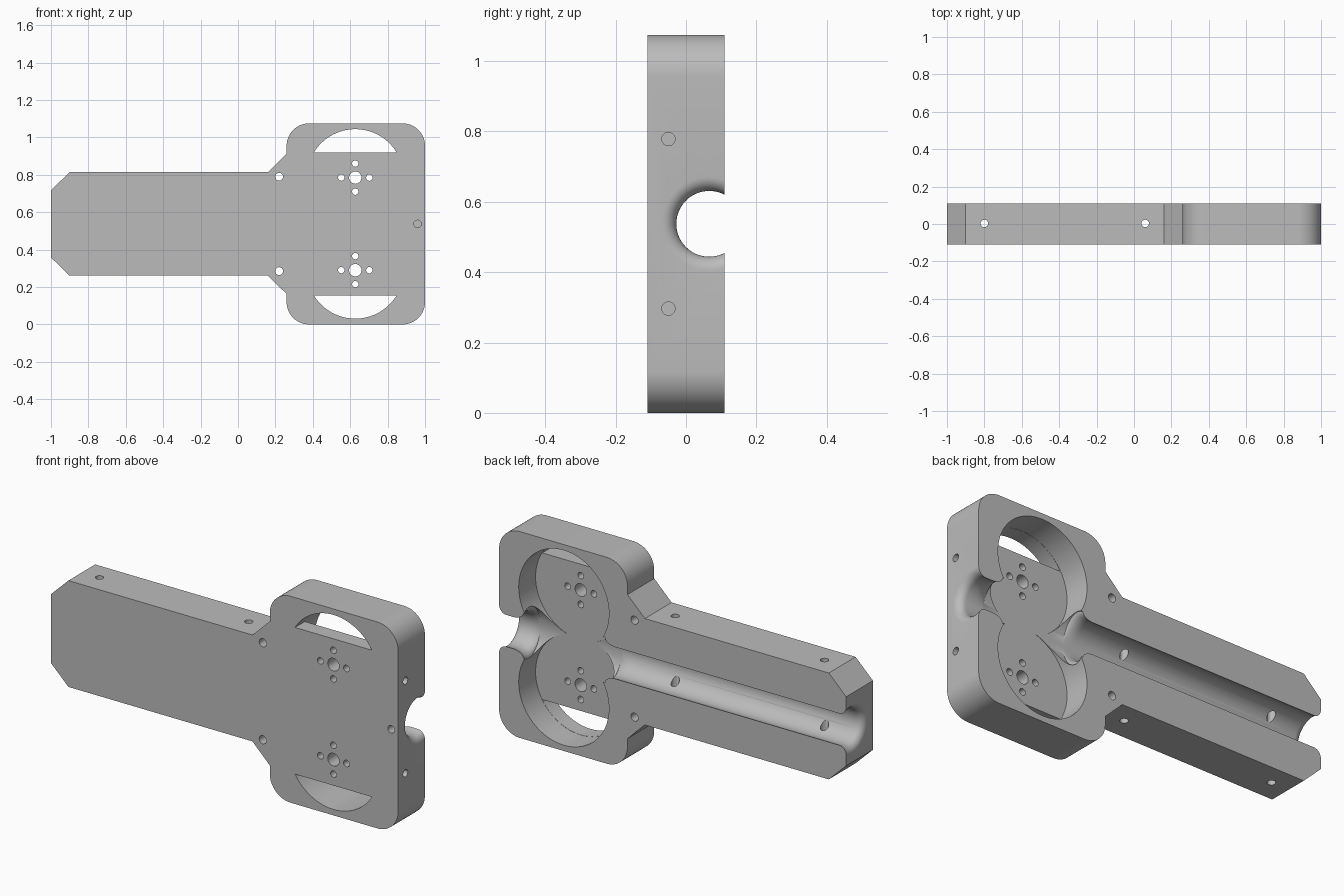
import bpy, bmesh
from math import sin, cos, pi, sqrt, asin

if "Cube" in bpy.data.objects:
    bpy.data.objects.remove(bpy.data.objects["Cube"])

MID = 0.5375          # height of the symmetry plane
HALF = 0.11           # half thickness of the plate
POCKET = (0.627, 0.2475, 0.26)   # x, offset from mid, radius
FLOOR = -0.029
GROOVE_Y, GROOVE_R, FILLET = 0.066, 0.0935, 0.04

grey = bpy.data.materials.new("plain grey")
grey.use_nodes = True
colour = (0.5, 0.5, 0.5, 1)
grey.diffuse_color = colour
grey.node_tree.nodes["Principled BSDF"].inputs["Base Color"].default_value = colour


def loft(name, rings):
    """Closed solid through a list of rings with equal point counts."""
    bm = bmesh.new()
    loops = [[bm.verts.new(p) for p in ring] for ring in rings]
    n = len(loops[0])
    for a, b in zip(loops, loops[1:]):
        for i in range(n):
            j = (i + 1) % n
            bm.faces.new((a[i], a[j], b[j], b[i]))
    bm.faces.new(loops[0])
    bm.faces.new(loops[-1])
    bmesh.ops.recalc_face_normals(bm, faces=bm.faces)
    mesh = bpy.data.meshes.new(name)
    bm.to_mesh(mesh)
    bm.free()
    mesh.materials.append(grey)
    obj = bpy.data.objects.new(name, mesh)
    bpy.context.collection.objects.link(obj)
    return obj


def prism(name, outline, y0, y1):
    return loft(name, [[(x, y, z) for x, z in outline] for y in (y0, y1)])


def arc(cx, cz, r, a0, a1, n):
    return [(cx + r * cos(a0 + (a1 - a0) * i / n),
             cz + r * sin(a0 + (a1 - a0) * i / n)) for i in range(n + 1)]


def cut(cutter):
    cutter.hide_render = True
    mod = body.modifiers.new("cut", "BOOLEAN")
    mod.operation, mod.solver, mod.object = "DIFFERENCE", "EXACT", cutter
    bpy.context.view_layer.objects.active = body
    bpy.ops.object.modifier_apply(modifier=mod.name)
    bpy.data.objects.remove(cutter)


def drill(x, z, r, y0=-0.2, y1=0.2, n=32):
    """Round hole running front to back."""
    cut(prism("drill", arc(x, z, r, 0, 2 * pi * (n - 1) / n, n - 1), y0, y1))


def drill_along(axis, centre, r, start, end, n=32):
    """Round hole running along x or z."""
    ring = arc(centre[0], centre[1], r, 0, 2 * pi * (n - 1) / n, n - 1)
    place = (lambda a, b, t: (t, a, b)) if axis == "x" else (lambda a, b, t: (a, b, t))
    cut(loft("drill", [[place(a, b, t) for a, b in ring] for t in (start, end)]))


# Plate: wide rounded head with a chamfered handle, mirrored about the middle
upper = [(x, z - MID) for x, z in arc(0.88, 0.955, 0.12, 0, pi / 2, 16)
         + arc(0.38, 0.955, 0.12, pi / 2, pi, 16)]
upper += [(0.26, 0.375), (0.16, 0.277), (-0.9, 0.277), (-1, 0.18)]
outline = upper + [(x, -z) for x, z in reversed(upper)]
body = prism("mounting_plate", [(x, MID + z) for x, z in outline], -HALF, HALF)

# Round pockets in the back, with crescent windows through the front
px, offset, radius = POCKET
chord = asin((0.92 - MID - offset) / radius)
for s in (-1, 1):
    drill(px, MID + s * offset, radius, FLOOR, 0.2, 96)
    crescent = arc(px, offset, radius - 0.001, chord, pi - chord, 40)
    cut(prism("window", [(x, MID + s * z) for x, z in crescent], -0.2, 0.02))

# Long round groove along the back, flared at its ends and into the pockets
stations = []


def flare(x, step, deep):
    """Quarter-round widening: the mouth lies at x, the groove beyond it by step."""
    for i in range(9):
        a = i / 8 * pi / 2
        grow = FILLET * (1 - cos(a))
        stations.append((x + step * (1 - sin(a)), GROOVE_R + (grow if deep else 0),
                         GROOVE_R + grow))


flare(-1, FILLET, True)
stations.append((-1.1, GROOVE_R + FILLET, GROOVE_R + FILLET))
flare(0.39, -0.06, False)
flare(0.86, 0.06, False)
flare(1, -FILLET, True)
stations.append((1.1, GROOVE_R + FILLET, GROOVE_R + FILLET))
stations.sort()
angles = [2 * pi * i / 64 for i in range(64)]
cut(loft("groove", [[(x, GROOVE_Y + ry * cos(a), MID + rz * sin(a)) for a in angles]
                    for x, ry, rz in stations]))

# Bolt holes
for s in (-1, 1):
    z = MID + s * offset
    drill(px, z, 0.033)
    for dx, dz in ((0.075, 0), (-0.075, 0), (0, 0.075), (0, -0.075)):
        drill(px + dx, z + dz, 0.017)
    drill(0.22, z + s * 0.005, 0.021)
    drill_along("x", (-0.05, MID + s * 0.241), 0.019, 0.88, 1.1)
drill(0.96, MID, 0.02, -0.2, -0.04)
for x in (-0.8, 0.06):
    drill_along("z", (x, 0.003), 0.02, -0.1, 1.2)

bpy.ops.object.select_all(action="DESELECT")
body.select_set(True)
bpy.context.view_layer.objects.active = body
bpy.ops.object.shade_smooth_by_angle(angle=0.5)
